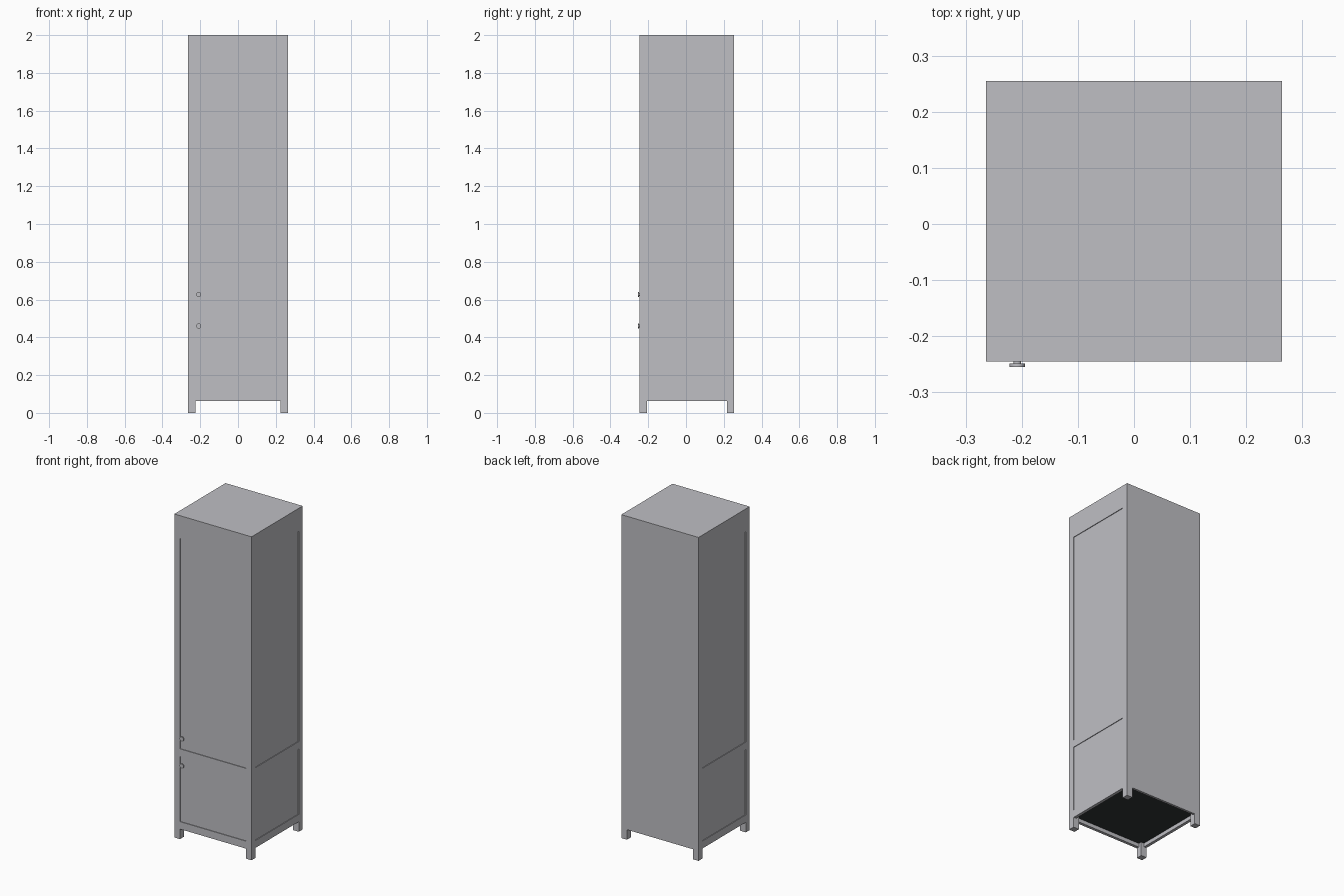
import bpy, math

if "Cube" in bpy.data.objects:
    bpy.data.objects.remove(bpy.data.objects["Cube"])

def material(name, col):
    m = bpy.data.materials.new(name)
    m.diffuse_color = (*col, 1)
    m.use_nodes = True
    m.node_tree.nodes["Principled BSDF"].inputs["Base Color"].default_value = m.diffuse_color
    return m

PAINT = material("grey paint", (0.52, 0.52, 0.55))
DARK = material("dark underside", (0.03, 0.035, 0.035))

def box(name, x0, x1, y0, y1, z0, z1, mat=PAINT):
    bpy.ops.mesh.primitive_cube_add(size=1, location=((x0+x1)/2, (y0+y1)/2, (z0+z1)/2))
    o = bpy.context.object
    o.name = name
    o.scale = (x1-x0, y1-y0, z1-z0)
    bpy.ops.object.transform_apply(location=False, rotation=False, scale=True)
    o.data.materials.append(mat)
    return o

X, Y0, Y1 = 0.264, -0.245, 0.255      # body outline
P = 0.038                             # post width
R = 0.004                             # panel recess
T = 0.014                             # board thickness
RAILS = {"bottom": (0.062, 0.108), "middle": (0.512, 0.558), "top": (1.858, 1.986)}
PANELS = {"lower": (0.108, 0.512), "upper": (0.558, 1.858)}
xi, yf, yb = X-P, Y0+P, Y1-P

# Corner posts run down to form the legs
for sx, side in ((-1, "left"), (1, "right")):
    xa, xb = sorted((sx*X, sx*xi))
    box(f"front_{side}_post", xa, xb, Y0, yf, 0, 1.986)
    box(f"back_{side}_post", xa, xb, yb, Y1, 0, 1.986)
    # Side rails and recessed side panels
    for n, (a, b) in RAILS.items():
        ra, rb = sorted((sx*X, sx*(X-T-R)))
        box(f"{side}_{n}_rail", ra, rb, yf, yb, a, b)
    for n, (a, b) in PANELS.items():
        pa, pb = sorted((sx*(X-R), sx*(X-T-R)))
        box(f"{side}_{n}_panel", pa, pb, yf, yb, a, b)

# Front rails and recessed doors
for n, (a, b) in RAILS.items():
    box(f"front_{n}_rail", -xi, xi, Y0, Y0+T+R, a, b)
for n, (a, b) in PANELS.items():
    box(f"{n}_door", -xi, xi, Y0+R, Y0+T+R, a, b)

# Back board, top and floor
box("back_board", -xi, xi, Y1-T, Y1, 0.062, 1.986)
box("top_board", -X, X, Y0, Y1, 1.986, 2.0)
box("floor_board", -X+T+R, X-T-R, Y0+T+R, Y1-T, 0.085, 0.1, DARK)

# Round door knobs: thin stem and flat disc
for n, z in (("lower", 0.46), ("upper", 0.627)):
    for part, r, y0, y1 in (("stem", 0.007, -0.249, Y0+R+0.002), ("knob", 0.0135, -0.255, -0.249)):
        bpy.ops.mesh.primitive_cylinder_add(vertices=24, radius=r, depth=y1-y0,
            location=(-0.208, (y0+y1)/2, z), rotation=(math.pi/2, 0, 0))
        o = bpy.context.object
        o.name = f"{n}_{part}"
        o.data.materials.append(PAINT)
        bpy.ops.object.shade_smooth_by_angle(angle=math.radians(40))
